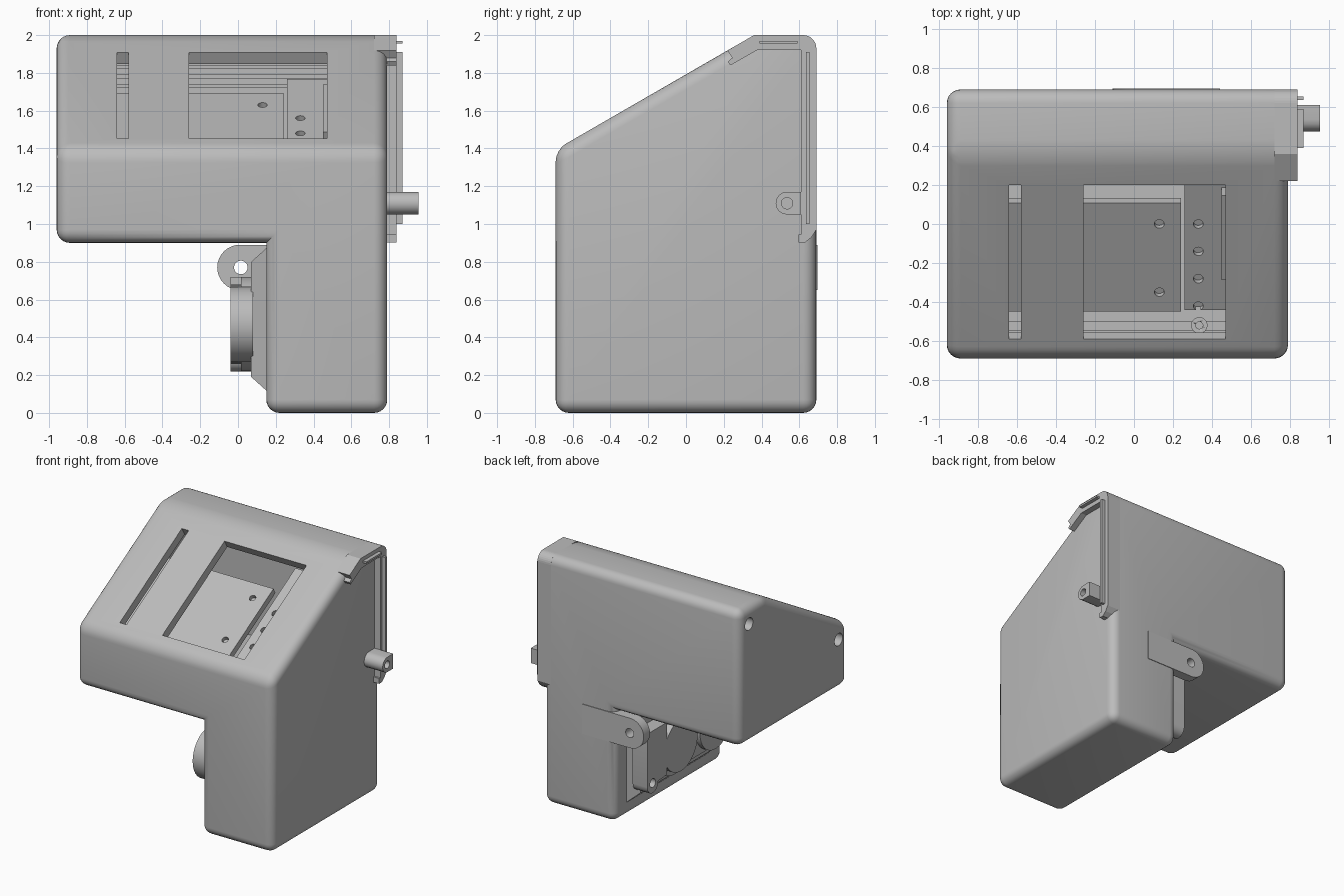
import bpy, bmesh, math
from mathutils import Matrix, Vector

cube = bpy.data.objects.get("Cube")
if cube:
    bpy.data.objects.remove(cube)

grey = bpy.data.materials.new("plain grey")
grey.use_nodes = True
grey.diffuse_color = (0.5, 0.5, 0.5, 1)
grey.node_tree.nodes["Principled BSDF"].inputs["Base Color"].default_value = (0.5, 0.5, 0.5, 1)

SLOPE = math.radians(30)
WALL = 0.08
# Local frame on the sloped panel: y runs up the slope, z is its normal
PANEL = Matrix.Translation((0, 0, 1.792)) @ Matrix.Rotation(SLOPE, 4, 'X')


def finish(name, bm, frame=Matrix()):
    bmesh.ops.recalc_face_normals(bm, faces=bm.faces)
    mesh = bpy.data.meshes.new(name)
    bm.to_mesh(mesh)
    bm.free()
    mesh.materials.append(grey)
    ob = bpy.data.objects.new(name, mesh)
    ob.matrix_world = frame
    bpy.context.collection.objects.link(ob)
    return ob


def smooth(ob, angle=35):
    bpy.ops.object.select_all(action='DESELECT')
    ob.select_set(True)
    bpy.context.view_layer.objects.active = ob
    bpy.ops.object.shade_smooth_by_angle(angle=math.radians(angle))


def box(name, x, y, z, frame=Matrix()):
    bm = bmesh.new()
    bmesh.ops.create_cube(bm, size=1)
    for v in bm.verts:
        v.co = [(r[0] + r[1]) / 2 + c * (r[1] - r[0]) for c, r in zip(v.co, (x, y, z))]
    return finish(name, bm, frame)


def cylinder(name, centre, radius, depth, axis='Z', frame=Matrix()):
    bm = bmesh.new()
    turn = {'X': Matrix.Rotation(math.pi / 2, 4, 'Y'),
            'Y': Matrix.Rotation(math.pi / 2, 4, 'X'), 'Z': Matrix()}[axis]
    bmesh.ops.create_cone(bm, cap_ends=True, segments=32, radius1=radius, radius2=radius,
                          depth=depth, matrix=Matrix.Translation(centre) @ turn)
    ob = finish(name, bm, frame)
    smooth(ob)
    return ob


def extrude(points, start, depth):
    bm = bmesh.new()
    face = bm.faces.new([bm.verts.new(p) for p in points])
    out = bmesh.ops.extrude_face_region(bm, geom=[face])["geom"]
    for v in out:
        if isinstance(v, bmesh.types.BMVert):
            v.co += Vector(depth)
    bmesh.ops.translate(bm, vec=start, verts=bm.verts)
    bmesh.ops.recalc_face_normals(bm, faces=bm.faces)
    return bm


def arc(cy, cz, r, a0, a1, n=8):
    angles = [math.radians(a0 + (a1 - a0) * i / n) for i in range(n + 1)]
    return [(cy + r * math.cos(a), cz + r * math.sin(a)) for a in angles]


def cut(ob, cutters):
    bpy.context.view_layer.objects.active = ob
    for c in cutters:
        c.hide_render = True
        mod = ob.modifiers.new("cut", 'BOOLEAN')
        mod.object, mod.operation, mod.solver = c, 'DIFFERENCE', 'EXACT'
        bpy.ops.object.modifier_apply(modifier=mod.name)
        bpy.data.objects.remove(c)


# Housing: L-shaped front outline, sliced by the slope, rounded on outer edges
outline = [(-0.96, 0.9), (0.15, 0.9), (0.15, 0), (0.79, 0), (0.79, 2), (-0.96, 2)]
bm = extrude([(x, 0, z) for x, z in outline], (0, -0.69, 0), (0, 1.38, 0))
normal = Vector((0, -math.sin(SLOPE), math.cos(SLOPE)))
cutline = bmesh.ops.bisect_plane(bm, geom=bm.verts[:] + bm.edges[:] + bm.faces[:],
                                 plane_co=(0, 0.36, 2), plane_no=normal, clear_outer=True)
bmesh.ops.holes_fill(bm, edges=[e for e in bm.edges if e.is_boundary])
bmesh.ops.recalc_face_normals(bm, faces=bm.faces)
convex = [e for e in bm.edges if e.is_convex and e.calc_face_angle() > 0.3]
bmesh.ops.bevel(bm, geom=convex, offset=0.07, offset_type='OFFSET', segments=6,
                profile=0.5, affect='EDGES', clamp_overlap=True)
housing = finish("housing", bm)

# Hollow interior, windows in the slope and mounting holes in the side
inner = [(-0.61, 0.98), (0.61, 0.98), (0.61, 1.92), (0.36, 1.92), (-0.61, 1.36)]
cavity = finish("cavity_cutter", extrude([(0, y, z) for y, z in inner], (-0.88, 0, 0), (1.59, 0, 0)))
y_range = (-0.59 / math.cos(SLOPE), 0.2 / math.cos(SLOPE))
cutters = [cavity]
for x_range in ((-0.64, -0.58), (-0.26, 0.47)):
    cutters.append(box("window_cutter", x_range, y_range, (-0.12, 0.1), PANEL))
for y, z in ((0.57, 1.86), (-0.57, 1.3)):
    cutters.append(cylinder("side_hole_cutter", (-0.94, y, z), 0.05, 0.2, 'X'))
cut(housing, cutters)
smooth(housing)

# Tilted circuit plates with screw holes beneath the windows
main_plate = box("main_plate", (-0.87, 0.24), (-0.6, 0.045), (-0.19, -0.14), PANEL)
cut(main_plate, [cylinder("hole_cutter", (0.13, y, -0.14), 0.025, 0.06, 'Z', PANEL)
                 for y in (-0.081, -0.485)])
side_plate = box("side_plate", (0.26, 0.6), (-0.624, 0.3), (-0.25, -0.2), PANEL)
cut(side_plate, [cylinder("hole_cutter", (0.33, -0.116 - 0.162 * i, -0.2), 0.025, 0.06, 'Z', PANEL)
                 for i in range(4)])
box("side_connector", (0.45, 0.49), (-0.4, 0.1), (-0.2, -0.12), PANEL)

# Inner ribs on the rear and front walls, and a screw post
for i in range(4):
    z = 1.72 + 0.05 * i
    box("rear_rib", (-0.88, 0.71), (0.54, 0.62), (z, z + 0.022))
for i in range(2):
    y = -0.6 + 0.07 * i
    box("front_rib", (-0.88, 0.71), (y - 0.02, y + 0.03), (1.2 - 0.1 * i, 1.24 - 0.1 * i))
post = cylinder("screw_post", (0.335, -0.52, 1.12), 0.042, 0.28)
cut(post, [cylinder("post_cutter", (0.335, -0.52, 1.26), 0.018, 0.1)])

# Hooked joining flange along the top and rear of the left side
hook = [(0.22, 1.919), (0.36, 2.0)] + arc(0.62, 1.93, 0.07, 90, 0)
hook += [(0.69, 0.97), (0.665, 0.93), (0.63, 0.902), (0.595, 0.902), (0.595, 0.945),
         (0.61, 0.945), (0.61, 1.92), (0.375, 1.92), (0.235, 1.84), (0.222, 1.86), (0.245, 1.88)]
finish("joining_flange", extrude([(0, y, z) for y, z in hook], (0.72, 0, 0), (0.12, 0, 0)))
box("rear_tongue", (0.8, 0.87), (0.635, 0.655), (1.0, 1.91))
box("top_tongue", (0.8, 0.87), (0.39, 0.59), (1.955, 1.97))

# Screw lug on the left side
lug_shape = [(0.61, 1.05), (0.61, 1.17)] + arc(0.535, 1.11, 0.06, 90, 270)
lug = finish("screw_lug", extrude([(0, y, z) for y, z in lug_shape], (0.77, 0, 0), (0.185, 0, 0)))
cut(lug, [cylinder("lug_cutter", (0.95, 0.535, 1.11), 0.03, 0.2, 'X')])
smooth(lug)

# Hinge ear reaching out from the rear of the column
ear_shape = [(0.44, 0.65), (0.44, 0.89)] + arc(0.01, 0.77, 0.12, 90, 270, 16)
ear = finish("hinge_ear", extrude([(x, 0, z) for x, z in ear_shape], (0, 0.615, 0), (0, 0.08, 0)))
cut(ear, [cylinder("ear_cutter", (0.015, 0.65, 0.77), 0.036, 0.3, 'Y')])
smooth(ear)

# Flared mounting pad, drum and bracket on the inner face of the column
pad = box("flared_pad", (0.07, 0.17), (-0.5, 0.56), (0.1, 0.89))
for v in pad.data.vertices:
    if v.co.x < 0.1:
        v.co.y += 0.08 if v.co.y < 0 else -0.08
        v.co.z += 0.09 if v.co.z < 0.4 else -0.09
drum = cylinder("drum", (0.02, 0.12, 0.47), 0.21, 0.12, 'X')
cylinder("drum_rim", (0.045, 0.12, 0.47), 0.25, 0.06, 'X')
cylinder("second_drum", (0.02, -0.32, 0.47), 0.2, 0.12, 'X')
box("drum_bridge", (0.0, 0.08), (-0.35, 0.12), (0.27, 0.67))
bracket_shape = [(0.55, 0.72), (0.3, 0.72), (0.3, 0.3)] + arc(0.48, 0.29, 0.07, 180, 360)
bracket = finish("bracket", extrude([(0, y, z) for y, z in bracket_shape], (-0.04, 0, 0), (0.13, 0, 0)))
cut(bracket, [cylinder("bracket_cutter", (-0.04, 0.48, 0.3), 0.035, 0.1, 'X')])
smooth(bracket)
